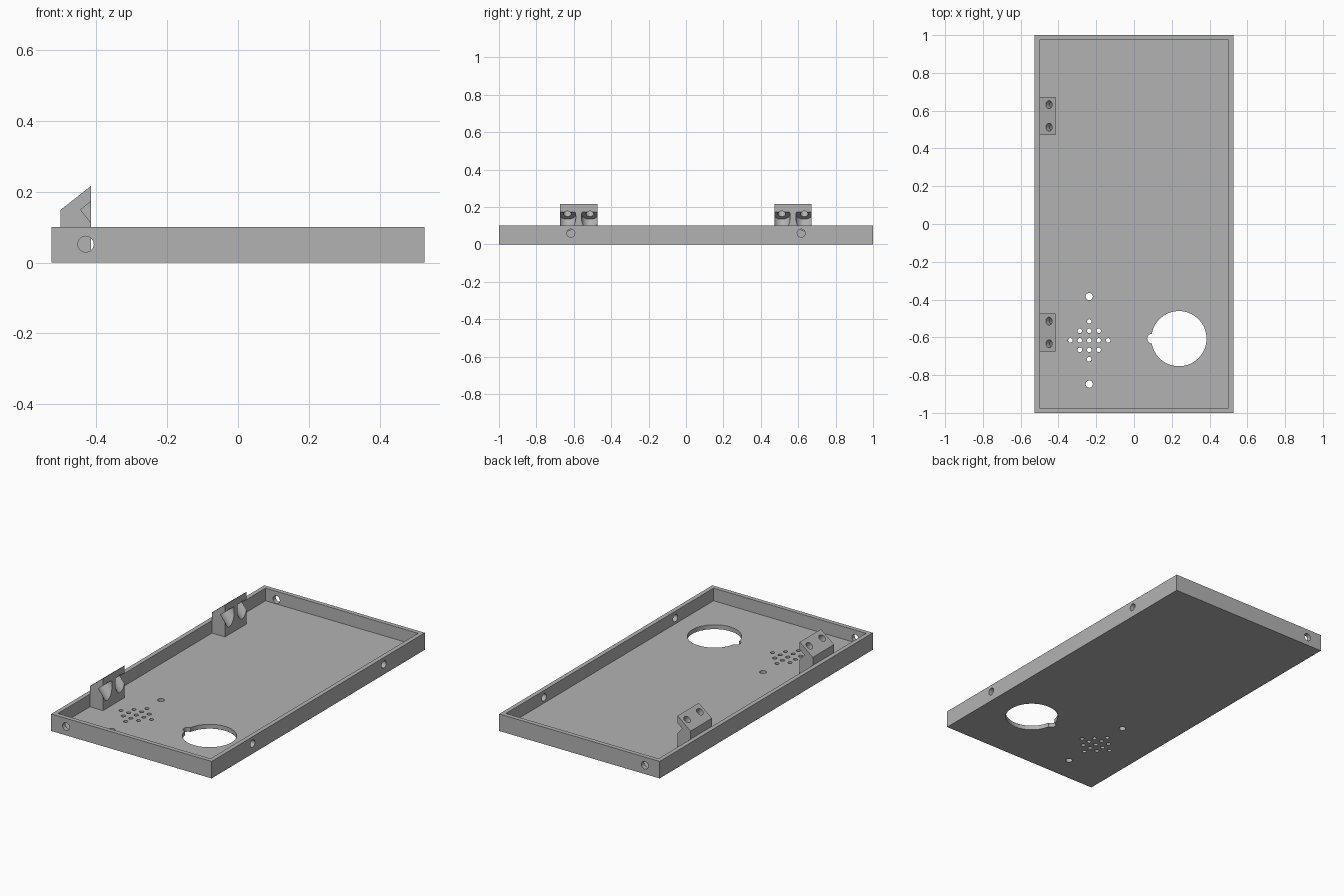
import bpy, bmesh, math
from mathutils import Vector

cube = bpy.data.objects.get("Cube")
if cube:
    bpy.data.objects.remove(cube, do_unlink=True)

grey = bpy.data.materials.new("mid_grey")
grey.use_nodes = True
colour = (0.45, 0.45, 0.45, 1)
grey.diffuse_color = colour
grey.node_tree.nodes["Principled BSDF"].inputs["Base Color"].default_value = colour


def add_object(name, bm):
    bmesh.ops.recalc_face_normals(bm, faces=bm.faces)
    mesh = bpy.data.meshes.new(name)
    bm.to_mesh(mesh)
    bm.free()
    mesh.materials.append(grey)
    obj = bpy.data.objects.new(name, mesh)
    bpy.context.collection.objects.link(obj)
    return obj


def box(name, low, high):
    low, high = Vector(low), Vector(high)
    bm = bmesh.new()
    bmesh.ops.create_cube(bm, size=1)
    bmesh.ops.scale(bm, vec=high - low, verts=bm.verts)
    bmesh.ops.translate(bm, vec=(low + high) / 2, verts=bm.verts)
    return add_object(name, bm)


def rod(name, start, end, radius, sides=32):
    start, end = Vector(start), Vector(end)
    bm = bmesh.new()
    bmesh.ops.create_cone(bm, cap_ends=True, segments=sides, radius1=radius,
                          radius2=radius, depth=(end - start).length)
    turn = (end - start).to_track_quat("Z", "Y").to_matrix()
    bmesh.ops.rotate(bm, matrix=turn, verts=bm.verts)
    bmesh.ops.translate(bm, vec=(start + end) / 2, verts=bm.verts)
    return add_object(name, bm)


def cut(target, cutter):
    mod = target.modifiers.new("cut", "BOOLEAN")
    mod.operation = "DIFFERENCE"
    mod.solver = "EXACT"
    mod.object = cutter
    bpy.context.view_layer.objects.active = target
    bpy.ops.object.modifier_apply(modifier=mod.name)
    bpy.data.objects.remove(cutter, do_unlink=True)


def finish(obj):
    bpy.ops.object.select_all(action="DESELECT")
    obj.select_set(True)
    bpy.context.view_layer.objects.active = obj
    bpy.ops.object.shade_smooth_by_angle(angle=math.radians(30))


# Open tray
half_w, half_l, height, wall = 0.527, 1.0, 0.101, 0.026
tray = box("tray", (-half_w, -half_l, 0), (half_w, half_l, height))
cut(tray, box("hollow", (wall - half_w, wall - half_l, wall),
              (half_w - wall, half_l - wall, 0.3)))


def floor_hole(x, y, radius, sides=24):
    cut(tray, rod("drill", (x, y, -0.1), (x, y, 0.06), radius, sides))


# Round opening with a small key notch
floor_hole(0.238, -0.607, 0.146, 64)
floor_hole(0.096, -0.607, 0.026)

# Diamond grille and its two fixing holes
grille_x, grille_y, pitch = -0.237, -0.616, 0.05
for i in range(-2, 3):
    for j in range(-2, 3):
        if abs(i) + abs(j) <= 2:
            floor_hole(grille_x + i * pitch, grille_y + j * pitch, 0.012, 20)
for side in (-1, 1):
    floor_hole(grille_x, grille_y + side * 0.232, 0.019)

# Holes through the end walls and the left long wall
for side in (-1, 1):
    cut(tray, rod("drill", (-0.43, side * 0.9, 0.052),
                  (-0.43, side * 1.1, 0.052), 0.0225))
    cut(tray, rod("drill", (0.45, side * 0.616, 0.06),
                  (0.6, side * 0.616, 0.06), 0.0215))
finish(tray)

# Sloped brackets, each with two counterbored screw holes
back_x, front_x, low_z, high_z = -0.501, -0.415, 0.149, 0.217
slope = Vector((front_x - back_x, 0, high_z - low_z)).normalized()
down = Vector((slope.z, 0, -slope.x))
for name, mid_y in (("front_bracket", -0.574), ("rear_bracket", 0.572)):
    bm = bmesh.new()
    profile = [(back_x, 0.02), (front_x, 0.02), (front_x, high_z), (back_x, low_z)]
    face = bm.faces.new([bm.verts.new((x, mid_y - 0.1, z)) for x, z in profile])
    new = bmesh.ops.extrude_face_region(bm, geom=[face])["geom"]
    bmesh.ops.translate(bm, vec=(0, 0.2, 0),
                        verts=[v for v in new if isinstance(v, bmesh.types.BMVert)])
    bracket = add_object(name, bm)
    for side in (-1, 1):
        top = Vector((-0.45, mid_y + side * 0.06, 0.189))
        cut(bracket, rod("drill", top - down * 0.05, top + down * 0.06, 0.021))
        cut(bracket, rod("counterbore", top + down * 0.034, top + down * 0.3, 0.045, 48))
    finish(bracket)
